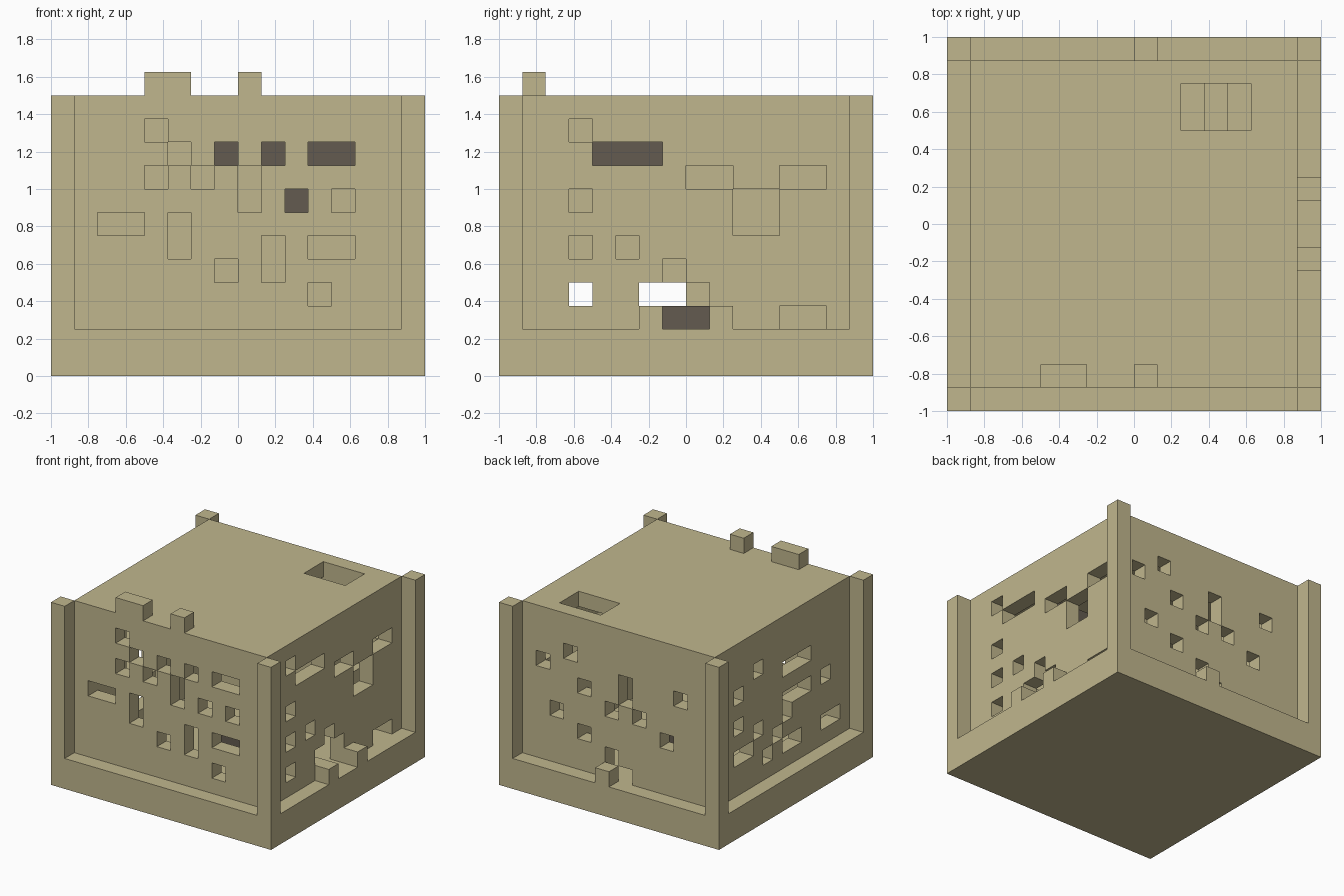
import bpy, bmesh
from mathutils import Vector

if "Cube" in bpy.data.objects:
    bpy.data.objects.remove(bpy.data.objects["Cube"])

UNIT = 0.125          # edge of one block
SIDE = 16             # blocks along the base
INNER = SIDE - 2      # blocks along a wall
BASE = 2              # base height in blocks
TOP = 12              # roof height in blocks


def material(name, rgb):
    m = bpy.data.materials.new(name)
    m.use_nodes = True
    m.diffuse_color = (*rgb, 1)
    m.node_tree.nodes["Principled BSDF"].inputs["Base Color"].default_value = (*rgb, 1)
    return m


SAND = material("sand", (0.53, 0.47, 0.27))
DARK = material("dark_stone", (0.125, 0.105, 0.08))


def box(x, y, z):
    """Set of block cells inside three half-open ranges."""
    return {(i, j, k) for i in range(*x) for j in range(*y) for k in range(*z)}


def build(name, cells, mat):
    """Outer skin of a set of block cells, with flat areas merged."""
    bm = bmesh.new()
    cache = {}

    def vert(p):
        if p not in cache:
            cache[p] = bm.verts.new(Vector(p) * UNIT - Vector((1, 1, 0)))
        return cache[p]

    for c in sorted(cells):
        for axis in range(3):
            for step in (0, 1):
                n = list(c)
                n[axis] += 1 if step else -1
                if tuple(n) in cells:
                    continue
                u, v = (axis + 1) % 3, (axis + 2) % 3
                ring = []
                for a, b in ((0, 0), (1, 0), (1, 1), (0, 1)):
                    p = list(c)
                    p[axis] += step
                    p[u] += a
                    p[v] += b
                    ring.append(vert(tuple(p)))
                bm.faces.new(ring if step else ring[::-1])
    bmesh.ops.dissolve_limit(bm, angle_limit=0.01, verts=bm.verts[:], edges=bm.edges[:])
    me = bpy.data.meshes.new(name)
    bm.to_mesh(me)
    bm.free()
    me.materials.append(mat)
    ob = bpy.data.objects.new(name, me)
    bpy.context.collection.objects.link(ob)
    return ob


# Wall patterns, top row first, a dot is a missing block
FRONT = """
##############
###.##########
####.#.#.#..##
###.#.#.######
#######.#.#.##
#..#.#########
####.###.#..##
######.#.#####
##########.###
##############"""

BACK = """
##############
##############
##########.###
##.###.#####.#
######.##.####
#####.#.######
###.#######.##
#########.####
#######.######
######..######"""

RIGHT = """
##############
##.###########
###...########
#######..##..#
##.######..###
#########..###
##.#.#########
######.#######
##.##...######
######..###..#"""

LEFT = """
##############
##############
#########.####
####...####.##
##############
##.#...####.##
######.##.####
#######.##..##
#..##..#.#####
##############"""


def wall(pattern, place):
    """Cells of one wall; place turns a distance along it into x and y."""
    cells = set()
    for r, row in enumerate(pattern.split()):
        for c, mark in enumerate(row):
            if mark == "#":
                cells.add((*place(c + 1), TOP - 1 - r))
    return cells


# Base slab, corner posts and loose blocks on the ledge
last = SIDE - 1
frame = box((0, SIDE), (0, SIDE), (0, BASE))
for x in (0, last):
    for y in (0, last):
        frame |= box((x, x + 1), (y, y + 1), (BASE, TOP))
frame |= {(last, 6, BASE), (last, 9, BASE), (8, last, BASE)}
build("base_and_corner_posts", frame, SAND)

# Walls. Corner columns are shared, so they stay whole
shell = wall(FRONT, lambda c: (c, 1))
shell |= wall(BACK, lambda c: (c, INNER))
shell |= wall(RIGHT, lambda c: (INNER, c))
shell |= wall(LEFT, lambda c: (1, c))

# Roof with its opening, and the blocks standing on the front edge
shell |= box((1, last), (1, last), (TOP - 1, TOP))
shell -= box((10, 13), (12, 14), (TOP - 1, TOP))
shell |= {(4, 1, TOP), (5, 1, TOP), (8, 1, TOP)}
build("walls_and_roof", shell, SAND)

# Stepped columns under the roof opening
columns = box((11, 12), (12, 14), (BASE, 9)) | box((12, 13), (12, 14), (BASE, 6))
build("inner_columns", columns, SAND)

# Dark blocks inside
build("dark_inner_shelf", box((7, 13), (4, 7), (9, 10)), DARK)
build("dark_inner_block", box((10, 11), (9, 10), (7, 8)), DARK)
build("dark_floor_blocks", box((7, 9), (7, 9), (BASE, BASE + 1)), DARK)
